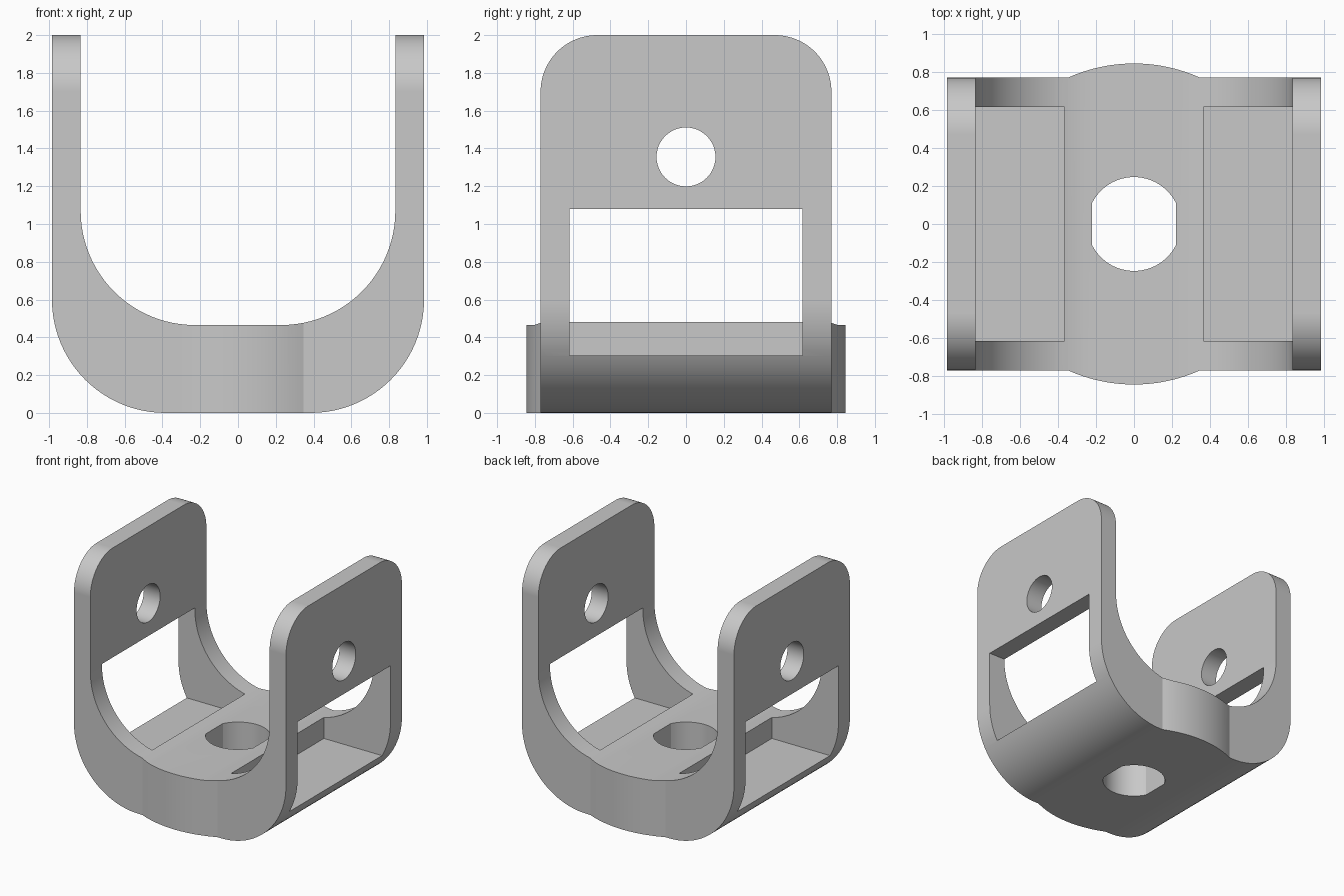
import bpy
import bmesh
from math import sin, cos, pi, radians, acos, asin
from mathutils import Vector

if "Cube" in bpy.data.objects:
    bpy.data.objects.remove(bpy.data.objects["Cube"], do_unlink=True)

# Overall dimensions
HALF_W, HALF_D, HEIGHT = 0.985, 0.77, 2.0
INNER_W, FLOOR = 0.833, 0.465
BULGE_R = 0.845

grey = bpy.data.materials.new("plain grey")
grey.use_nodes = True
colour = (0.58, 0.58, 0.58, 1)
grey.diffuse_color = colour
grey.node_tree.nodes["Principled BSDF"].inputs["Base Color"].default_value = colour


def arc(cx, cy, r, start, end, steps=24):
    return [(cx + r * cos(start + (end - start) * i / steps),
             cy + r * sin(start + (end - start) * i / steps))
            for i in range(steps + 1)]


def prism(name, outline, axis, low, high):
    """Extrude a 2D outline along an axis; the outline fills the other two in order."""
    place = {"x": lambda a, b, t: (t, a, b),
             "y": lambda a, b, t: (a, t, b),
             "z": lambda a, b, t: (a, b, t)}[axis]
    bm = bmesh.new()
    face = bm.faces.new([bm.verts.new(place(a, b, low)) for a, b in outline])
    grown = bmesh.ops.extrude_face_region(bm, geom=[face])["geom"]
    shift = Vector(place(0, 0, high - low))
    bmesh.ops.translate(bm, vec=shift,
                        verts=[v for v in grown if isinstance(v, bmesh.types.BMVert)])
    bmesh.ops.recalc_face_normals(bm, faces=bm.faces)
    mesh = bpy.data.meshes.new(name)
    bm.to_mesh(mesh)
    bm.free()
    mesh.materials.append(grey)
    obj = bpy.data.objects.new(name, mesh)
    bpy.context.collection.objects.link(obj)
    return obj


def box(x0, x1, y0, y1):
    return [(x0, y0), (x1, y0), (x1, y1), (x0, y1)]


def mirrored(half):
    return half + [(-a, b) for a, b in reversed(half)]


def combine(target, cutter, operation="DIFFERENCE"):
    bpy.context.view_layer.objects.active = target
    mod = target.modifiers.new("cut", "BOOLEAN")
    mod.operation, mod.solver, mod.object = operation, "EXACT", cutter
    bpy.ops.object.modifier_apply(modifier=mod.name)
    bpy.data.objects.remove(cutter, do_unlink=True)


# U-shaped body: outer bend, upright, inner bend
half = (arc(HALF_W - 0.6, 0.6, 0.6, -pi / 2, 0)
        + [(HALF_W, HEIGHT), (INNER_W, HEIGHT)]
        + arc(INNER_W - 0.605, FLOOR + 0.605, 0.605, 0, -pi / 2))
bracket = prism("u_bracket", mirrored(half), "y", -1, 1)

# Plan outline: straight sides with a round bulge front and back
tilt = acos(HALF_D / BULGE_R)
back = arc(0, 0, BULGE_R, pi / 2 - tilt, pi / 2 + tilt)
plan = ([(1.2, HALF_D)] + back + [(-1.2, HALF_D), (-1.2, -HALF_D)]
        + [(-a, -b) for a, b in back] + [(1.2, -HALF_D)])
combine(bracket, prism("plan_cutter", plan, "z", -0.5, 2.5), "INTERSECT")

# Rounded top corners of the uprights
corner = arc(HALF_D - 0.3, HEIGHT - 0.3, 0.3, 0, pi / 2) + [
    (HALF_D - 0.3, 2.2), (1, 2.2), (1, HEIGHT - 0.3)]
for side in (1, -1):
    outline = [(side * a, b) for a, b in corner]
    combine(bracket, prism("corner_cutter", outline, "x", -1.2, 1.2))

# Side windows that sink into the floor
for x0, x1 in ((0.367, 1.2), (-1.2, -0.367)):
    combine(bracket, prism("window_cutter", box(-0.616, 0.616, 0.305, 1.08), "x", x0, x1))

# Pivot holes through both uprights
ring = arc(0, 1.355, 0.156, 0, 2 * pi, 48)[:-1]
combine(bracket, prism("pivot_cutter", ring, "x", -1.2, 1.2))

# Floor hole with two flat sides
flat = asin(0.22 / 0.247)
cap = arc(0, 0, 0.247, pi / 2 - flat, pi / 2 + flat)
slot = cap + [(-a, -b) for a, b in cap]
combine(bracket, prism("floor_cutter", slot, "z", -0.2, 0.8))

# Smooth bends, crisp edges
bpy.ops.object.select_all(action="DESELECT")
bracket.select_set(True)
bpy.context.view_layer.objects.active = bracket
bpy.ops.object.shade_smooth_by_angle(angle=radians(20))
weighted = bracket.modifiers.new("weighted_normals", "WEIGHTED_NORMAL")
weighted.keep_sharp = True
